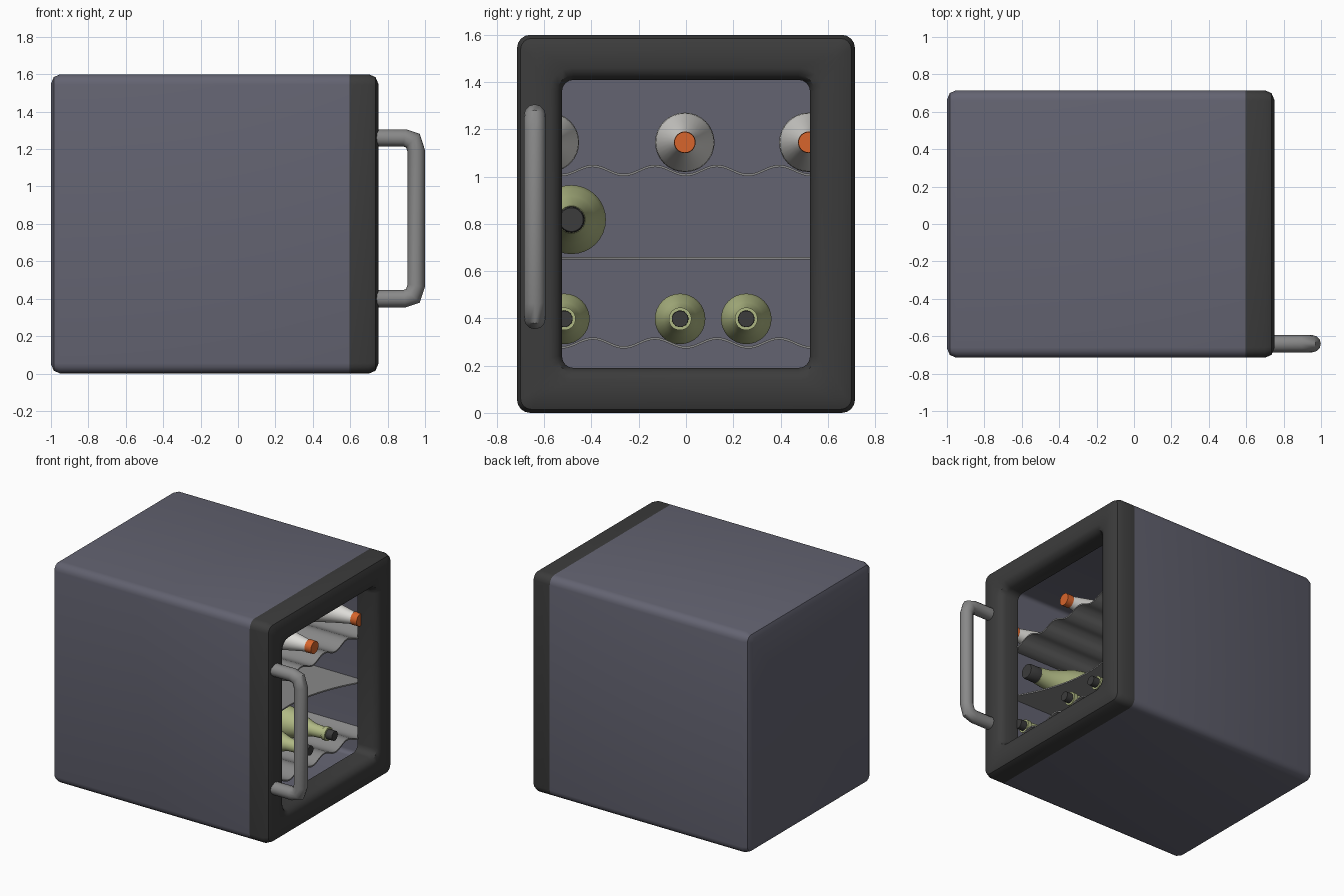
import bpy, bmesh, math
from mathutils import Vector

if "Cube" in bpy.data.objects:
    bpy.data.objects.remove(bpy.data.objects["Cube"])


def material(name, r, g, b):
    m = bpy.data.materials.new(name)
    m.use_nodes = True
    m.diffuse_color = (r, g, b, 1)
    m.node_tree.nodes["Principled BSDF"].inputs["Base Color"].default_value = (r, g, b, 1)
    return m


SLATE = material("slate cabinet", .125, .125, .165)
DARK = material("charcoal", .045, .045, .045)
STEEL = material("grey metal", .25, .25, .25)
WHITE = material("white glass", .72, .71, .68)
ORANGE = material("orange cap", .68, .13, .025)
GREEN = material("olive glass", .43, .48, .23)


def finish(bm, name, mats, angle=40):
    bmesh.ops.recalc_face_normals(bm, faces=bm.faces)
    mesh = bpy.data.meshes.new(name)
    bm.to_mesh(mesh)
    bm.free()
    for m in mats:
        mesh.materials.append(m)
    obj = bpy.data.objects.new(name, mesh)
    bpy.context.collection.objects.link(obj)
    bpy.ops.object.select_all(action='DESELECT')
    obj.select_set(True)
    bpy.context.view_layer.objects.active = obj
    bpy.ops.object.shade_smooth_by_angle(angle=math.radians(angle))
    return obj


def bridge(bm, a, b, mat=0):
    n = len(a)
    for i in range(n):
        bm.faces.new((a[i], a[(i + 1) % n], b[(i + 1) % n], b[i])).material_index = mat


def rounded_ring(bm, x, inset, radius):
    """Rounded rectangle around the cabinet axis at depth x."""
    ring = []
    hy, hz = .715 - inset - radius, .8 - inset - radius
    for k, (sy, sz) in enumerate([(1, 1), (-1, 1), (-1, -1), (1, -1)]):
        for j in range(5):
            a = (k + j / 4) * math.pi / 2
            ring.append(bm.verts.new((x, sy * hy + radius * math.cos(a),
                                      .8 + sz * hz + radius * math.sin(a))))
    return ring


def shell(name, steps, mat, closed):
    bm = bmesh.new()
    rings = [rounded_ring(bm, *s) for s in steps]
    for a, b in zip(rings, rings[1:]):
        bridge(bm, a, b)
    if closed:
        bridge(bm, rings[-1], rings[0])
    else:
        bm.faces.new(rings[0])
        bm.faces.new(rings[-1])
    return finish(bm, name, [mat])


# Hollow cabinet, open toward the door
shell("cabinet", [(-1, .05, .02), (-.985, .015, .04), (-.95, 0, .055), (.595, 0, .055),
                  (.595, .1, .03), (-.9, .1, .03)], SLATE, False)

# Door frame with softened outer and inner rims
shell("door_frame", [(.595, 0, .055), (.70, 0, .055), (.735, .015, .045), (.75, .05, .03),
                     (.75, .14, .09), (.737, .17, .07), (.70, .19, .05), (.595, .19, .05)],
      DARK, True)


# Bent tube handle
def tube(name, path, radius, sides, mat):
    bm = bmesh.new()
    pts = [Vector(p) for p in path]
    rings = []
    for i, p in enumerate(pts):
        d0 = (p - pts[i - 1]).normalized() if i else (pts[1] - p).normalized()
        d1 = (pts[i + 1] - p).normalized() if i < len(pts) - 1 else d0
        t = (d0 + d1).normalized()
        side = Vector((0, 1, 0))
        up = t.cross(side) / max(.5, t.dot(d0))
        rings.append([bm.verts.new(p + radius * (side * math.cos(a) + up * math.sin(a)))
                      for a in [2 * math.pi * k / sides for k in range(sides)]])
    for a, b in zip(rings, rings[1:]):
        bridge(bm, a, b)
    bm.faces.new(rings[0])
    bm.faces.new(rings[-1])
    return finish(bm, name, [mat])


upper = [(.72, 1.26), (.89, 1.26), (.935, 1.245), (.953, 1.19)]
bend = upper + [(x, 1.66 - z) for x, z in reversed(upper)]
tube("door_handle", [(x, -.64, z) for x, z in bend], .046, 12, STEEL)


# Shelves: two rippled racks and one flat shelf with a scooped front
def shelf(name, z, ripple, scoop, thick=.01):
    bm = bmesh.new()
    n = 96
    rows = []
    for i in range(n + 1):
        y = -.615 + 1.23 * i / n
        h = z - ripple * math.cos(2 * math.pi * y / .263)
        front = .6 - scoop * (1 - (y / .615) ** 2)
        rows.append([bm.verts.new(c) for c in ((-.9, y, h), (front, y, h),
                                               (front, y, h - thick), (-.9, y, h - thick))])
    for a, b in zip(rows, rows[1:]):
        bridge(bm, a, b)
    bm.faces.new(rows[0])
    bm.faces.new(rows[-1])
    return finish(bm, name, [STEEL])


shelf("upper_rack", 1.031, .019, 0)
shelf("middle_shelf", .66, 0, .2)
shelf("lower_rack", .301, .019, 0)


# Bottles: turned profiles of (distance behind the tip, radius), lying along x
def bottle(name, tip, y, z, profile, cap_rings, glass, cap, sides=32):
    bm = bmesh.new()
    rings = []
    for back, r in profile:
        rings.append([bm.verts.new((tip - back, y + r * math.cos(a), z + r * math.sin(a)))
                      for a in [2 * math.pi * k / sides for k in range(sides)]])
    for i, (a, b) in enumerate(zip(rings, rings[1:])):
        bridge(bm, a, b, 1 if i < cap_rings else 0)
    bm.faces.new(rings[0]).material_index = 1
    bm.faces.new(rings[-1])
    return finish(bm, name, [glass, cap])


milk = [(0, .044), (.05, .046), (.05, .04), (.2, .068), (.42, .115), (.47, .123),
        (.53, .126), (1.2, .126), (1.23, .11)]
wine = [(0, .034), (.05, .035), (.05, .048), (.08, .048), (.08, .04), (.17, .045),
        (.25, .07), (.33, .098), (.38, .107), (1.0, .107), (1.02, .095)]
sparkling = [(0, .05), (.01, .055), (.09, .056), (.09, .058), (.18, .068), (.28, .1),
             (.37, .133), (.44, .146), (1.1, .146), (1.13, .12)]

for i, y in enumerate((-.578, -.005, .52)):
    bottle(f"white_bottle_{i + 1}", .62, y, 1.145, milk, 1, WHITE, ORANGE)
for i, y in enumerate((-.515, -.025, .255)):
    bottle(f"wine_bottle_{i + 1}", .6, y, .398, wine, 1, GREEN, DARK)
bottle("sparkling_bottle", .55, -.485, .818, sparkling, 2, GREEN, DARK)
